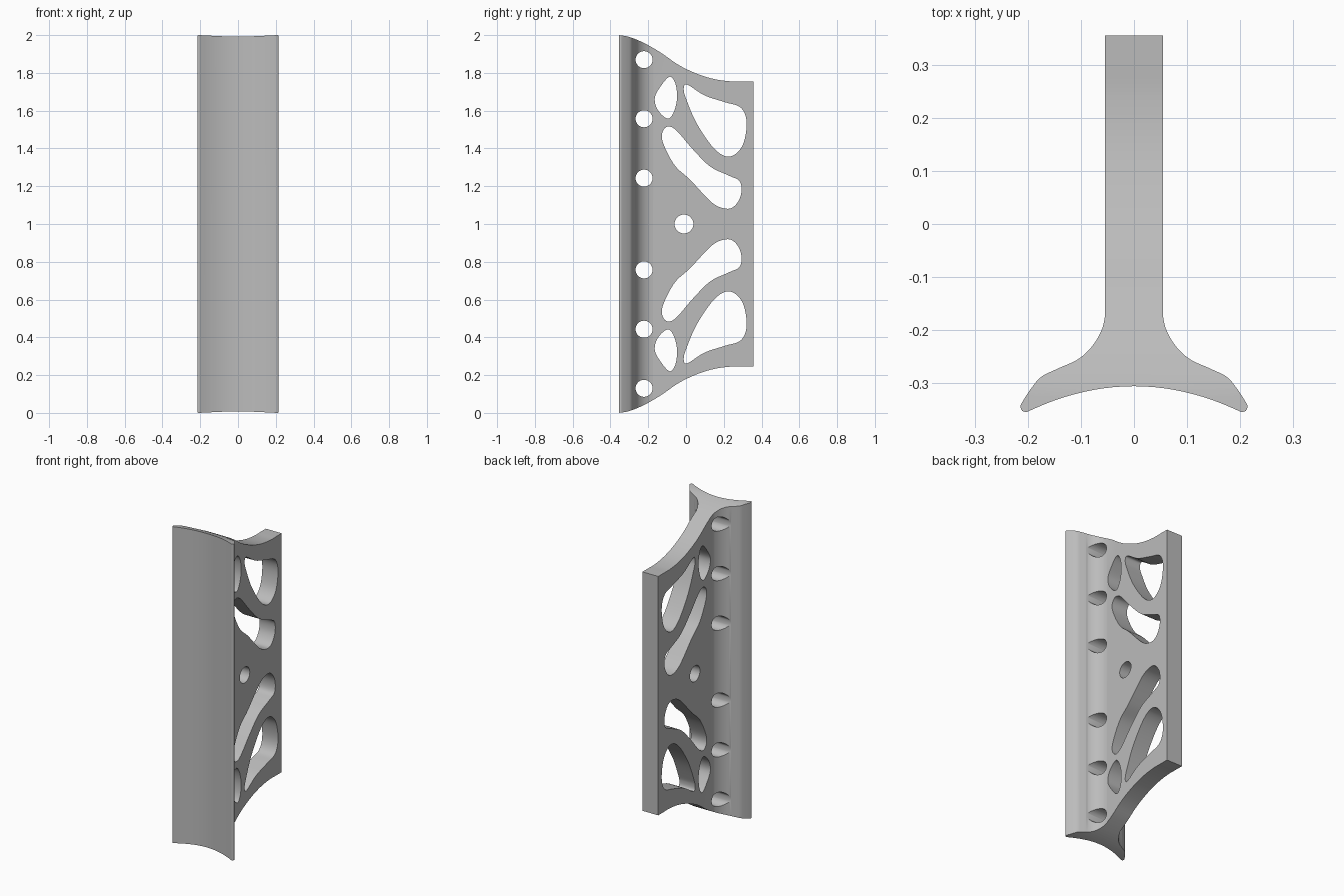
import bpy, bmesh, math
from mathutils import Vector

cube = bpy.data.objects.get("Cube")
if cube:
    bpy.data.objects.remove(cube, do_unlink=True)

grey = bpy.data.materials.new("plain grey")
grey.use_nodes = True
colour = (0.5, 0.5, 0.5, 1)
grey.diffuse_color = colour
grey.node_tree.nodes["Principled BSDF"].inputs["Base Color"].default_value = colour


def spline(points, closed=False, steps=6):
    """Smooth curve passing through every 2D point."""
    p = [Vector(q) for q in points]
    p = [p[-1]] + p + p[:2] if closed else [p[0]] + p + [p[-1]]
    out = []
    for a, b, c, d in zip(p, p[1:], p[2:], p[3:]):
        for i in range(steps):
            t = i / steps
            out.append(0.5 * (2 * b + (c - a) * t + (2 * a - 5 * b + 4 * c - d) * t ** 2
                              + (3 * b - a - 3 * c + d) * t ** 3))
    return out if closed else out + [p[-1]]


def circle(y, z, r, sides=40):
    turn = math.tau / sides
    return [Vector((y + r * math.cos(i * turn), z + r * math.sin(i * turn))) for i in range(sides)]


def mirrored(loop):
    return [Vector((y, 2 - z)) for y, z in loop]


def prism(name, outlines, place, direction):
    """Extrude closed outlines into one solid object."""
    bm = bmesh.new()
    for outline in outlines:
        face = bm.faces.new([bm.verts.new(place(*q)) for q in outline])
        ext = bmesh.ops.extrude_face_region(bm, geom=[face])["geom"]
        moved = [v for v in ext if isinstance(v, bmesh.types.BMVert)]
        bmesh.ops.translate(bm, verts=moved, vec=direction)
    bmesh.ops.recalc_face_normals(bm, faces=bm.faces)
    mesh = bpy.data.meshes.new(name)
    bm.to_mesh(mesh)
    bm.free()
    obj = bpy.data.objects.new(name, mesh)
    bpy.context.collection.objects.link(obj)
    mesh.materials.append(grey)
    return obj


def side(y, z):
    return (-0.5, y, z)


# Tee-shaped cross-section: straight web, fillet, curved flange with rounded tips
fillet = spline([(0.055, -0.175), (0.061, -0.2), (0.079, -0.231), (0.106, -0.256), (0.145, -0.274),
                 (0.175, -0.289), (0.193, -0.309), (0.212, -0.338), (0.2145, -0.347),
                 (0.211, -0.354), (0.203, -0.356)])
hollow = [Vector((x, -0.307 - 1.19 * x * x)) for x in [0.19 - 0.019 * i for i in range(10)]]
half = [Vector((0.055, 0.357))] + fillet + hollow
section = half + [Vector((0, -0.307))] + [Vector((-x, y)) for x, y in reversed(half)]
rib = prism("ribbed_bracket", [section], lambda x, y: (x, y, 0), (0, 0, 2))

# Side silhouette: the ends sweep in toward the rear edge
top = spline([(-0.357, 2.0), (-0.3, 1.99), (-0.22, 1.957), (-0.13, 1.905), (-0.06, 1.855), (0.0, 1.821),
              (0.08, 1.787), (0.16, 1.765), (0.24, 1.755), (0.3, 1.755)])
top = [Vector((-0.5, 2.0))] + top + [Vector((0.5, 1.755))]
silhouette = prism("silhouette_cutter", [top + mirrored(top)[::-1]], side, (1, 0, 0))

# Openings in the web, mirrored top to bottom
small = [(-0.085, 1.78), (-0.055, 1.74), (-0.048, 1.66), (-0.068, 1.585), (-0.1, 1.558),
         (-0.15, 1.605), (-0.165, 1.67), (-0.13, 1.735)]
large = [(-0.005, 1.738), (0.02, 1.731), (0.1, 1.68), (0.206, 1.645), (0.291, 1.615), (0.321, 1.535),
         (0.299, 1.415), (0.233, 1.357), (0.153, 1.395), (0.058, 1.53), (0.0, 1.664), (-0.012, 1.71)]
slanted = [(-0.1, 1.515), (-0.053, 1.497), (0.032, 1.4), (0.127, 1.305), (0.225, 1.257), (0.285, 1.225),
           (0.291, 1.155), (0.259, 1.097), (0.212, 1.081), (0.138, 1.113), (0.021, 1.235),
           (-0.058, 1.308), (-0.116, 1.415), (-0.127, 1.478)]
openings = [spline(loop, closed=True) for loop in (small, large, slanted)]
openings += [circle(-0.222, z, 0.045) for z in (1.87, 1.557, 1.243)]
openings += [mirrored(loop) for loop in openings]
openings.append(circle(-0.011, 1.0, 0.05))
holes = prism("opening_cutter", openings, side, (1, 0, 0))

# Trim the ends, then cut the openings
bpy.ops.object.select_all(action="DESELECT")
bpy.context.view_layer.objects.active = rib
rib.select_set(True)
for cutter, operation in ((silhouette, "INTERSECT"), (holes, "DIFFERENCE")):
    mod = rib.modifiers.new(operation.title(), "BOOLEAN")
    mod.operation, mod.solver, mod.object = operation, "EXACT", cutter
    bpy.ops.object.modifier_apply(modifier=mod.name)
    bpy.data.objects.remove(cutter, do_unlink=True)
bpy.ops.object.shade_smooth_by_angle(angle=math.radians(32))
